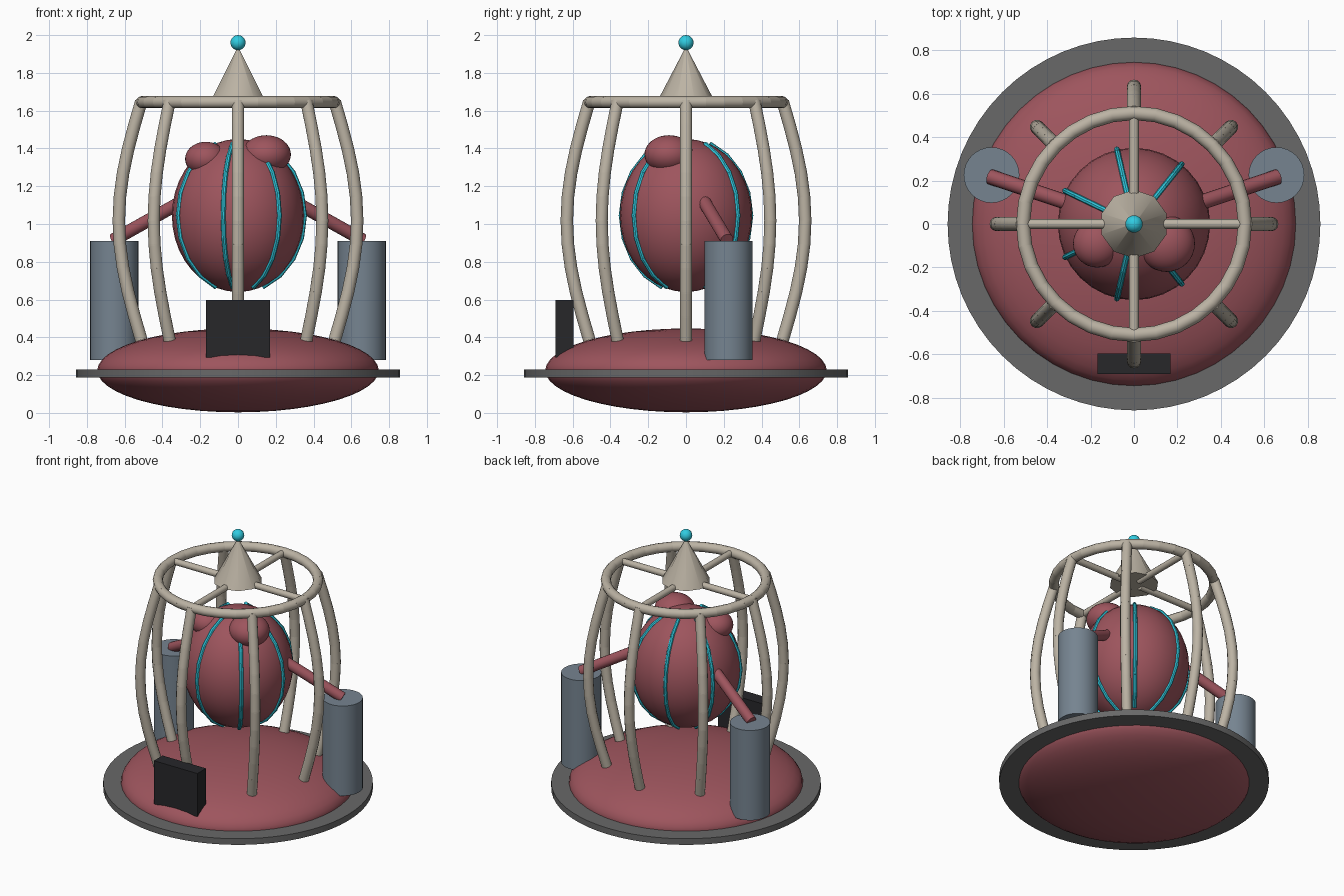
import bpy, bmesh, math
from mathutils import Vector, Matrix

if "Cube" in bpy.data.objects:
    bpy.data.objects.remove(bpy.data.objects["Cube"])


def material(name, rgb):
    m = bpy.data.materials.new(name)
    m.diffuse_color = (*rgb, 1)
    m.use_nodes = True
    m.node_tree.nodes["Principled BSDF"].inputs["Base Color"].default_value = m.diffuse_color
    return m


FLESH = material("flesh", (0.34, 0.09, 0.11))
BONE = material("bone", (0.50, 0.45, 0.37))
STEEL = material("steel", (0.18, 0.23, 0.28))
GLOW = material("cyan", (0.03, 0.60, 0.75))
DARK = material("dark", (0.02, 0.02, 0.023))
RIM = material("rim_grey", (0.14, 0.14, 0.14))


def finish(name, bm, mat, smooth=True):
    me = bpy.data.meshes.new(name)
    bm.to_mesh(me)
    bm.free()
    me.materials.append(mat)
    ob = bpy.data.objects.new(name, me)
    bpy.context.collection.objects.link(ob)
    if smooth:
        bpy.context.view_layer.objects.active = ob
        ob.select_set(True)
        bpy.ops.object.shade_smooth_by_angle(angle=math.radians(40))
        ob.select_set(False)
    return ob


def ellipsoid(name, centre, radii, mat, seg=32, rings=20):
    bm = bmesh.new()
    bmesh.ops.create_uvsphere(bm, u_segments=seg, v_segments=rings, radius=1,
                              matrix=Matrix.LocRotScale(Vector(centre), None, Vector(radii)))
    return finish(name, bm, mat)


def add_rod(bm, a, b, r, sides, r2=None):
    a, b = Vector(a), Vector(b)
    rot = (b - a).to_track_quat('Z', 'Y').to_matrix().to_4x4()
    bmesh.ops.create_cone(bm, cap_ends=True, segments=sides, radius1=r,
                          radius2=r if r2 is None else r2, depth=(b - a).length,
                          matrix=Matrix.Translation((a + b) / 2) @ rot)


def rod(name, a, b, r, mat, sides=16):
    bm = bmesh.new()
    add_rod(bm, a, b, r, sides)
    return finish(name, bm, mat)


def chain(name, pts, r, mat, sides=12):
    # row of short straight rods following a path
    bm = bmesh.new()
    for a, b in zip(pts, pts[1:]):
        over = (b - a) * 0.03
        add_rod(bm, a - over, b + over, r, sides)
    return finish(name, bm, mat)


def polar(r, ang, z):
    return Vector((r * math.cos(ang), r * math.sin(ang), z))


# Domed base with a flat rim
ellipsoid("base_dome", (0, 0, 0.225), (0.745, 0.745, 0.222), FLESH, 48, 24)
rod("base_rim", (0, 0, 0.187), (0, 0, 0.23), 0.857, RIM, 64)

# Hanging organ with two lobes
ellipsoid("organ_body", (0, 0, 1.045), (0.35, 0.35, 0.405), FLESH)
ellipsoid("organ_lobe_right", (0.15, -0.09, 1.368), (0.13, 0.13, 0.102), FLESH)
ellipsoid("organ_lobe_left", (-0.17, -0.09, 1.345), (0.11, 0.11, 0.09), FLESH)

# Glowing veins along the organ
for i in range(7):
    ang = i * math.tau / 7
    lats = [math.radians(-68 + 136 * k / 8) for k in range(9)]
    pts = [polar(0.352 * math.cos(t), ang, 1.045 + 0.407 * math.sin(t)) for t in lats]
    chain(f"vein_{i + 1}", pts, 0.013, GLOW, 8)

# Side tanks and feeding tubes
for side, s in (("right", 1), ("left", -1)):
    rod(f"tank_{side}", (s * 0.655, 0.225, 0.28), (s * 0.655, 0.225, 0.91), 0.128, STEEL, 32)
    rod(f"tube_{side}", (s * 0.25, 0.08, 1.145), (s * 0.66, 0.217, 0.915), 0.035, FLESH)

# Bowed cage ribs
for i in range(8):
    pts = [polar(0.513 + 0.118 * math.sin(math.pi * k / 10), i * math.tau / 8,
                 0.39 + 1.255 * k / 10) for k in range(11)]
    chain(f"rib_{i + 1}", pts, 0.033, BONE)

# Top ring and spokes
chain("top_ring", [polar(0.51, k * math.tau / 32, 1.645) for k in range(33)], 0.032, BONE)
for i in range(4):
    ang = i * math.tau / 4
    rod(f"spoke_{i + 1}", polar(0.05, ang, 1.645), polar(0.51, ang, 1.645), 0.022, BONE, 12)

# Spire with a glowing tip
bm = bmesh.new()
bmesh.ops.create_cone(bm, cap_ends=True, segments=10, radius1=0.157, radius2=0.008, depth=0.285,
                      matrix=Matrix.Translation((0, 0, 1.7825)))
finish("spire", bm, BONE)
ellipsoid("spire_tip", (0, 0, 1.96), (0.04, 0.04, 0.04), GLOW, 20, 12)

# Front control box
bm = bmesh.new()
bmesh.ops.create_cube(bm, size=1, matrix=Matrix.LocRotScale(
    Vector((0, -0.643, 0.445)), None, Vector((0.337, 0.095, 0.303))))
finish("control_box", bm, DARK, smooth=False)
